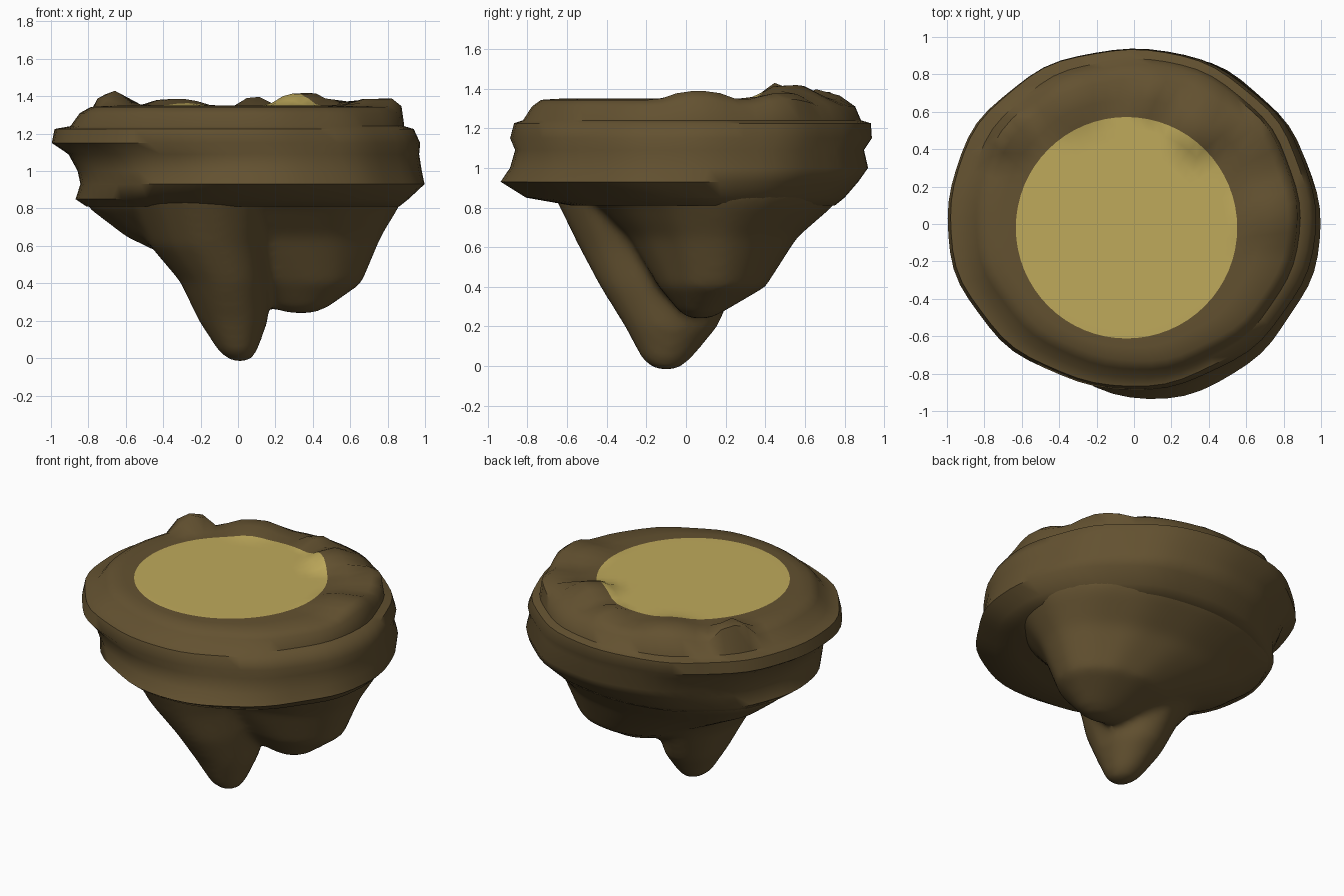
import bpy, bmesh, math

if "Cube" in bpy.data.objects:
    bpy.data.objects.remove(bpy.data.objects["Cube"])

N = 64


def material(name, rgb):
    m = bpy.data.materials.new(name)
    m.diffuse_color = (*rgb, 1)
    m.use_nodes = True
    m.node_tree.nodes["Principled BSDF"].inputs["Base Color"].default_value = m.diffuse_color
    return m


EARTH = material("brown earth", (0.125, 0.083, 0.03))
GRASS = material("dry yellow", (0.52, 0.40, 0.105))

# lumps on top: x, y, height, size
LUMPS = [(-.71, .5, .10, .12), (.35, .53, .07, .15), (.1, .69, .05, .09),
         (-.35, .68, .04, .17), (.77, .06, .045, .16), (.66, .5, .035, .15)]


def top_lift(x, y):
    return max(h * math.exp(-(math.hypot(x - lx, y - ly) / s) ** 4) for lx, ly, h, s in LUMPS)


def add_loft(bm, rings, disc_rings=0, ledge=False):
    """Skin oval rings (z, left, right, front, back) from top to bottom, ends closed."""
    loops = []
    for i, (z, x0, x1, y0, y1) in enumerate(rings):
        loop = []
        for k in range(N):
            a = math.tau * k / N
            s = 1
            if i >= disc_rings:
                # rough rock outline
                s += .004 * (math.sin(5 * a + 2 * z) + math.sin(9 * a - 3 * z) + math.sin(13 * a))
            if ledge and .84 < z < 1.02:
                # ledge pushed out along the front
                d = math.remainder(a + 1.5, math.tau)
                s += (.075 if z < .98 else .03) * math.exp(-(d / .6) ** 2)
            x = (x0 + x1) / 2 + s * (x1 - x0) / 2 * math.cos(a)
            y = (y0 + y1) / 2 + s * (y1 - y0) / 2 * math.sin(a)
            loop.append(bm.verts.new((x, y, z + (top_lift(x, y) if z > 1.3 else 0))))
        loops.append(loop)
    for i, (p, q) in enumerate(zip(loops, loops[1:])):
        for k in range(N):
            f = bm.faces.new((p[k], q[k], q[(k + 1) % N], p[(k + 1) % N]))
            f.material_index = 1 if i < disc_rings - 1 else 0
    cap = bm.faces.new(loops[0])
    cap.material_index = 1 if disc_rings else 0
    bm.faces.new(loops[-1][::-1])


def finish(bm, name, angle):
    bmesh.ops.recalc_face_normals(bm, faces=bm.faces)
    me = bpy.data.meshes.new(name)
    bm.to_mesh(me)
    bm.free()
    me.materials.append(EARTH)
    me.materials.append(GRASS)
    ob = bpy.data.objects.new(name, me)
    bpy.context.collection.objects.link(ob)
    bpy.ops.object.select_all(action='DESELECT')
    ob.select_set(True)
    bpy.context.view_layer.objects.active = ob
    bpy.ops.object.shade_smooth_by_angle(angle=math.radians(angle))
    return ob


# flat grass disc, then rolled rim, lip, groove and front ledge
disc = [(1.35, -.04 - r, -.04 + r, -.02 - r, -.02 + r) for r in (.1, .3, .4, .46, .53, .592)]
rim = [(1.348, -.71, .67, -.66, .67),
       (1.343, -.79, .82, -.73, .78),
       (1.31, -.85, .87, -.775, .855),
       (1.24, -.9, .885, -.82, .885),
       (1.225, -.985, .935, -.865, .935),
       (1.15, -1, .97, -.885, .94),
       (1.09, -.91, .965, -.86, .9),
       (1.0, -.86, .98, -.86, .92),
       (.93, -.845, .995, -.87, .87),
       (.85, -.87, .91, -.75, .8),
       (.81, -.81, .86, -.58, .75)]
bm = bmesh.new()
add_loft(bm, disc + rim, len(disc), True)
finish(bm, "island_rim", 50)

# underside: fat lobe and root spike, fused and softened into one rock
bm = bmesh.new()
add_loft(bm, [(.89, -.82, .9, -.55, .8),
              (.81, -.81, .86, -.45, .745),
              (.65, -.6, .765, -.29, .56),
              (.4, -.08, .66, -.14, .4),
              (.27, .16, .48, -.03, .18),
              (.24, .28, .4, .02, .12)])
add_loft(bm, [(.89, -.6, .2, -.68, .4),
              (.6, -.47, .17, -.54, .33),
              (.41, -.31, .17, -.44, .25),
              (.2, -.21, .16, -.31, .16),
              (.03, -.1, .1, -.22, .02),
              (-.02, -.03, .06, -.15, -.05)])
under = finish(bm, "island_underside", 180)
remesh = under.modifiers.new("fuse", 'REMESH')
remesh.mode = 'VOXEL'
remesh.voxel_size = .025
remesh.use_smooth_shade = True
soft = under.modifiers.new("soften", 'SMOOTH')
soft.factor = .5
soft.iterations = 12
